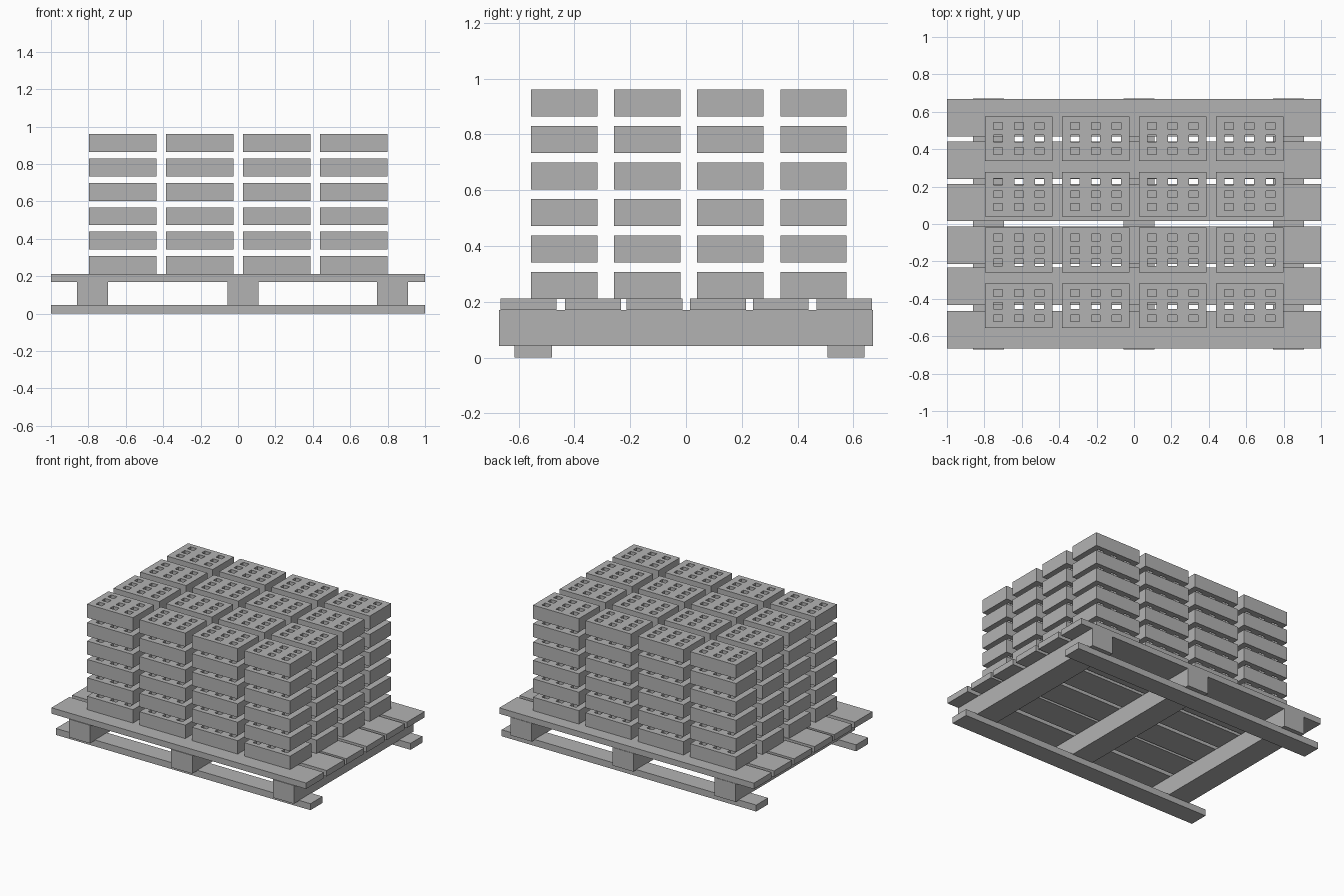
import bpy
import bmesh

if "Cube" in bpy.data.objects:
    bpy.data.objects.remove(bpy.data.objects["Cube"], do_unlink=True)

# One plain grey for everything
GREY = (0.45, 0.45, 0.45, 1.0)
grey = bpy.data.materials.new("plain grey")
grey.use_nodes = True
grey.diffuse_color = GREY
for node in grey.node_tree.nodes:
    if node.type == 'BSDF_PRINCIPLED':
        node.inputs["Base Color"].default_value = GREY


def add_object(name, bm, location=(0, 0, 0)):
    """Turn a bmesh into a flat shaded grey object."""
    bmesh.ops.recalc_face_normals(bm, faces=bm.faces)
    mesh = bpy.data.meshes.new(name)
    bm.to_mesh(mesh)
    bm.free()
    mesh.materials.append(grey)
    obj = bpy.data.objects.new(name, mesh)
    obj.location = location
    bpy.context.collection.objects.link(obj)
    return obj


def board(name, x, y, z):
    """Box given by its (low, high) range on each axis."""
    bm = bmesh.new()
    bmesh.ops.create_cube(bm, size=1)
    spans = (x, y, z)
    bmesh.ops.scale(bm, vec=[hi - lo for lo, hi in spans], verts=bm.verts)
    return add_object(name, bm, [(lo + hi) / 2 for lo, hi in spans])


def cuts(half, pitch, hole):
    """Grid lines across a brick: both ends and the sides of three holes."""
    lines = [-half]
    for centre in (-pitch, 0, pitch):
        lines += [centre - hole / 2, centre + hole / 2]
    return lines + [half]


# Pallet: deck slats, stringers and bottom boards
for i, y in enumerate((-0.565, -0.333, -0.113, 0.115, 0.34, 0.567)):
    board(f"deck_slat_{i + 1}", (-1, 1), (y - 0.1, y + 0.1), (0.17, 0.212))
for name, x in (("right", -0.777), ("middle", 0.027), ("left", 0.826)):
    board(f"{name}_stringer", (x - 0.083, x + 0.083), (-0.67, 0.67), (0.042, 0.171))
board("front_bottom_board", (-1, 1), (-0.615, -0.48), (0, 0.046))
board("back_bottom_board", (-1, 1), (0.507, 0.64), (0, 0.046))

# Brick with nine through holes: a grid without the hole cells, extruded up
HEIGHT = 0.096
xs = cuts(0.18, 0.111, 0.048)
ys = cuts(0.119, 0.067, 0.037)
bm = bmesh.new()
grid = [[bm.verts.new((x, y, 0)) for y in ys] for x in xs]
for i in range(len(xs) - 1):
    for j in range(len(ys) - 1):
        if i % 2 and j % 2:
            continue
        bm.faces.new((grid[i][j], grid[i + 1][j], grid[i + 1][j + 1], grid[i][j + 1]))
base = list(bm.faces)
top = bmesh.ops.extrude_face_region(bm, geom=base, use_keep_orig=True)
top_verts = [g for g in top["geom"] if isinstance(g, bmesh.types.BMVert)]
bmesh.ops.translate(bm, vec=(0, 0, HEIGHT), verts=top_verts)

# Stack of bricks: four by four, six layers
bricks = add_object("brick_stack", bm, (-0.616, -0.437, 0.211))
for axis, count, step in (("x", 4, (0.4115, 0, 0)),
                          ("y", 4, (0, 0.298, 0)),
                          ("z", 6, (0, 0, 0.1307))):
    array = bricks.modifiers.new(f"repeat_{axis}", 'ARRAY')
    array.use_relative_offset = False
    array.use_constant_offset = True
    array.constant_offset_displace = step
    array.count = count
